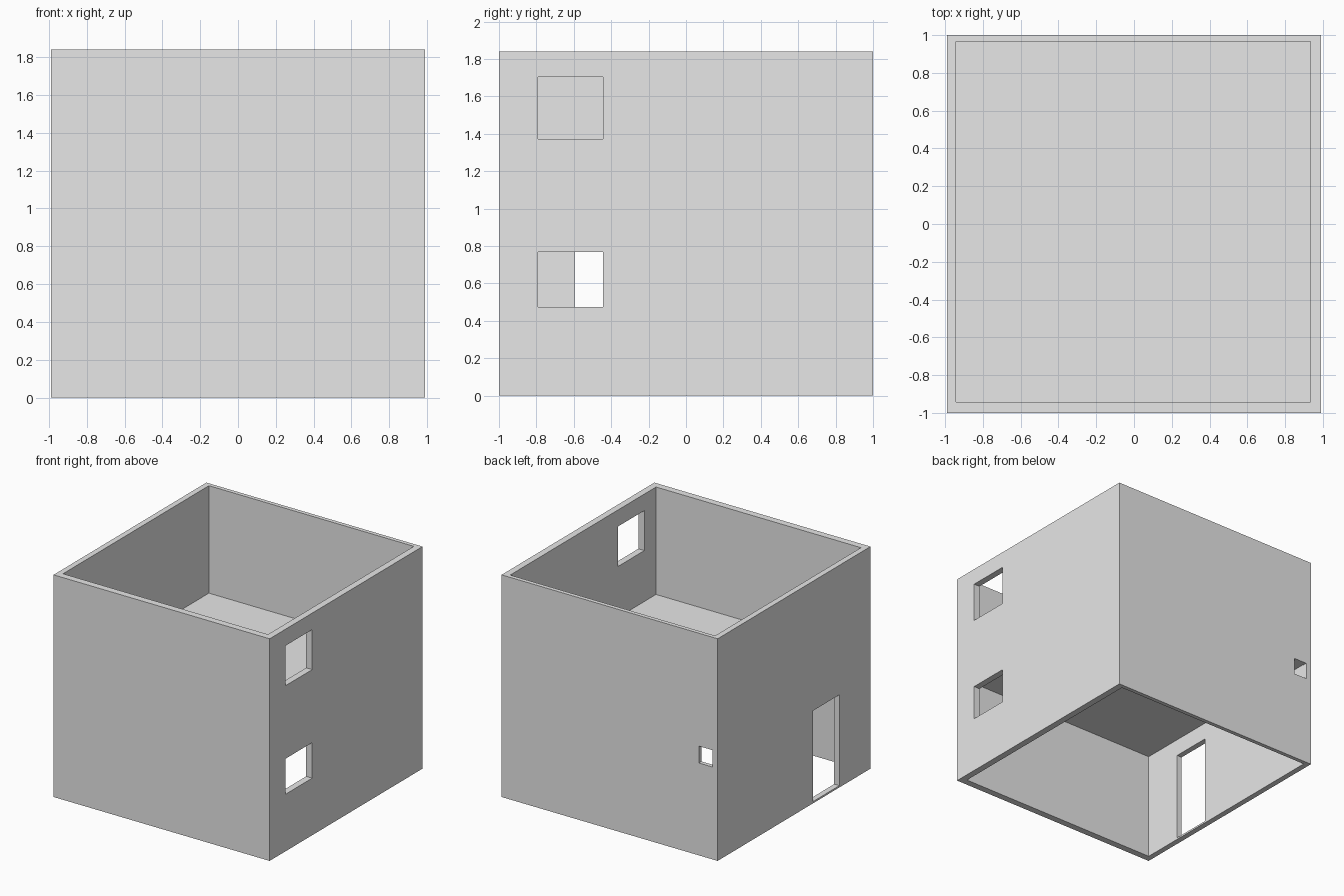
import bpy

if "Cube" in bpy.data.objects:
    bpy.data.objects.remove(bpy.data.objects["Cube"], do_unlink=True)

GREY = (0.8, 0.8, 0.8, 1.0)
plaster = bpy.data.materials.new("plain_grey")
plaster.diffuse_color = GREY
plaster.use_nodes = True
for node in plaster.node_tree.nodes:
    if node.type == "BSDF_PRINCIPLED":
        node.inputs["Base Color"].default_value = GREY


def box(name, xs, ys, zs):
    """Axis-aligned box spanning the given ranges."""
    spans = (xs, ys, zs)
    bpy.ops.mesh.primitive_cube_add(size=1, location=[(a + b) / 2 for a, b in spans])
    obj = bpy.context.object
    obj.name = name
    obj.scale = [b - a for a, b in spans]
    bpy.ops.object.transform_apply(location=True, rotation=False, scale=True)
    obj.data.materials.append(plaster)
    return obj


def cut(target, name, xs, ys, zs):
    """Remove a box from the target, then drop the cutter."""
    cutter = box(name, xs, ys, zs)
    cutter.hide_render = True
    mod = target.modifiers.new(name, "BOOLEAN")
    mod.operation = "DIFFERENCE"
    mod.solver = "EXACT"
    mod.object = cutter
    bpy.context.view_layer.objects.active = target
    bpy.ops.object.modifier_apply(modifier=mod.name)
    bpy.data.objects.remove(cutter, do_unlink=True)


# Inside faces of the walls
IN_X = (-0.943, 0.935)
IN_Y = (-0.943, 0.966)

# Outer walls, open at top and bottom
walls = box("walls", (-0.99, 0.99), (-1, 1), (0, 1.84))
cut(walls, "room_space", IN_X, IN_Y, (-0.5, 2.5))

# Two windows above each other in the left wall
for name, heights in (("lower_window", (0.473, 0.767)), ("upper_window", (1.372, 1.703))):
    cut(walls, name, (0.8, 1.2), (-0.79, -0.443), heights)

# Doorway with a low threshold in the right wall
cut(walls, "doorway", (-1.2, -0.8), (-0.593, -0.25), (0.015, 0.767))

# Small vent in the back wall
cut(walls, "back_vent", (-0.942, -0.818), (0.8, 1.2), (0.765, 0.905))

# Floor slab between the storeys
box("upper_floor", IN_X, IN_Y, (0.91, 0.95))
